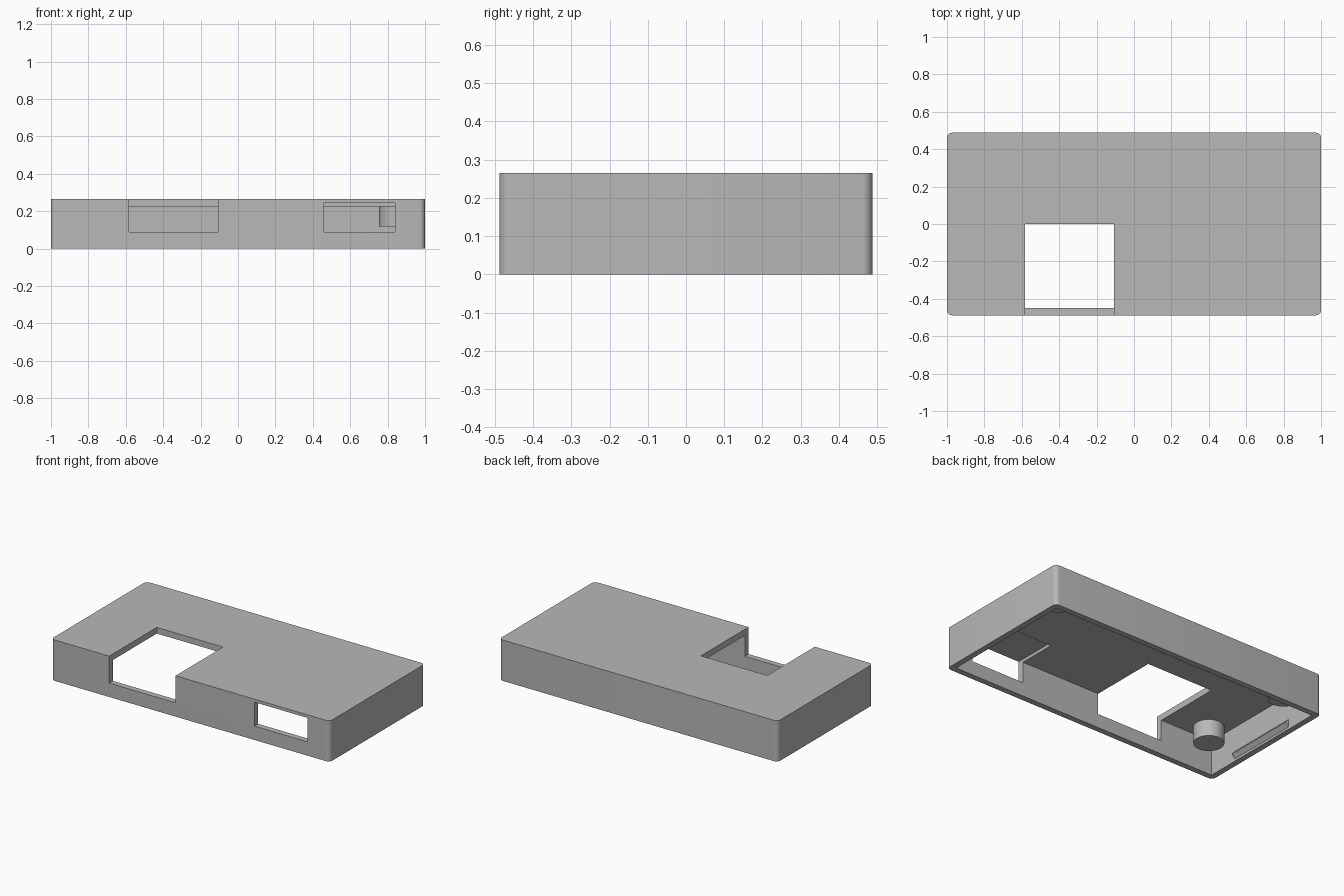
import bpy, bmesh, math

if "Cube" in bpy.data.objects:
    bpy.data.objects.remove(bpy.data.objects["Cube"])

HX, HY, H = 1.0, 0.488, 0.265      # outer half sizes and height
WALL, CEIL = 0.038, 0.225          # wall thickness, ceiling underside

grey = bpy.data.materials.new("grey plastic")
grey.diffuse_color = (0.48, 0.48, 0.48, 1)
grey.use_nodes = True
grey.node_tree.nodes["Principled BSDF"].inputs["Base Color"].default_value = grey.diffuse_color


def prism(name, outline, z0, z1):
    """Extrude an outline upward from z0 to z1."""
    bm = bmesh.new()
    face = bm.faces.new([bm.verts.new((x, y, z0)) for x, y in outline])
    top = bmesh.ops.extrude_face_region(bm, geom=[face])["geom"]
    bmesh.ops.translate(bm, vec=(0, 0, z1 - z0),
                        verts=[v for v in top if isinstance(v, bmesh.types.BMVert)])
    bmesh.ops.recalc_face_normals(bm, faces=bm.faces)
    mesh = bpy.data.meshes.new(name)
    bm.to_mesh(mesh)
    bm.free()
    mesh.materials.append(grey)
    obj = bpy.data.objects.new(name, mesh)
    bpy.context.collection.objects.link(obj)
    return obj


def box(name, x0, x1, y0, y1, z0, z1):
    return prism(name, [(x0, y0), (x1, y0), (x1, y1), (x0, y1)], z0, z1)


def activate(obj):
    bpy.ops.object.select_all(action='DESELECT')
    obj.select_set(True)
    bpy.context.view_layer.objects.active = obj


def cut(obj, cutter):
    mod = obj.modifiers.new("cut", 'BOOLEAN')
    mod.operation, mod.solver, mod.object = 'DIFFERENCE', 'EXACT', cutter
    activate(obj)
    bpy.ops.object.modifier_apply(modifier=mod.name)


def smooth(obj):
    activate(obj)
    bpy.ops.object.shade_smooth_by_angle(angle=math.radians(30))


# Shell outline with small rounded upright corners
R, N = 0.028, 6
outline = []
for i, (sx, sy) in enumerate([(1, 1), (-1, 1), (-1, -1), (1, -1)]):
    for k in range(N + 1):
        a = (i + k / N) * math.pi / 2
        outline.append((sx * (HX - R) + R * math.cos(a),
                        sy * (HY - R) + R * math.sin(a)))
shell = prism("shell", outline, 0, H)

# Open underside, corner notch through lid and front wall, front window
cavity = box("cavity_cutter", -HX + WALL, HX - WALL, -HY + WALL, HY - WALL, -0.1, CEIL)
notch = box("notch_cutter", -0.583, -0.107, -0.7, 0.0, 0.09, 0.5)
window = box("window_cutter", 0.46, 0.84, -0.7, -0.2, 0.09, 0.245)
for cutter in (cavity, notch, window):
    cut(shell, cutter)
smooth(shell)

# Four mounting posts hanging from the ceiling
PX, PY, PR, SEG = 0.845, 0.335, 0.09, 40
for sx, xn in ((-1, "left"), (1, "right")):
    for sy, yn in ((-1, "front"), (1, "back")):
        ring = [(sx * PX + PR * math.cos(2 * math.pi * k / SEG),
                 sy * PY + PR * math.sin(2 * math.pi * k / SEG)) for k in range(SEG)]
        post = prism(f"post_{yn}_{xn}", ring, 0.118, CEIL)
        if (sx, sy) == (1, -1):
            cut(post, window)      # the window opening trims this post
        smooth(post)

# Snap ridges inside both end walls
for sx, xn in ((-1, "left"), (1, "right")):
    wall = HX - WALL
    profile = [(sx * wall, 0.015), (sx * (wall - 0.022), 0.04), (sx * wall, 0.065)]
    ridge = prism(f"snap_ridge_{xn}", profile, -0.24, 0.24)
    for v in ridge.data.vertices:          # lay the prism along y
        x, z, y = v.co
        v.co = (x, y, z)
    ridge.data.flip_normals()

for cutter in (cavity, notch, window):
    bpy.data.objects.remove(cutter)
